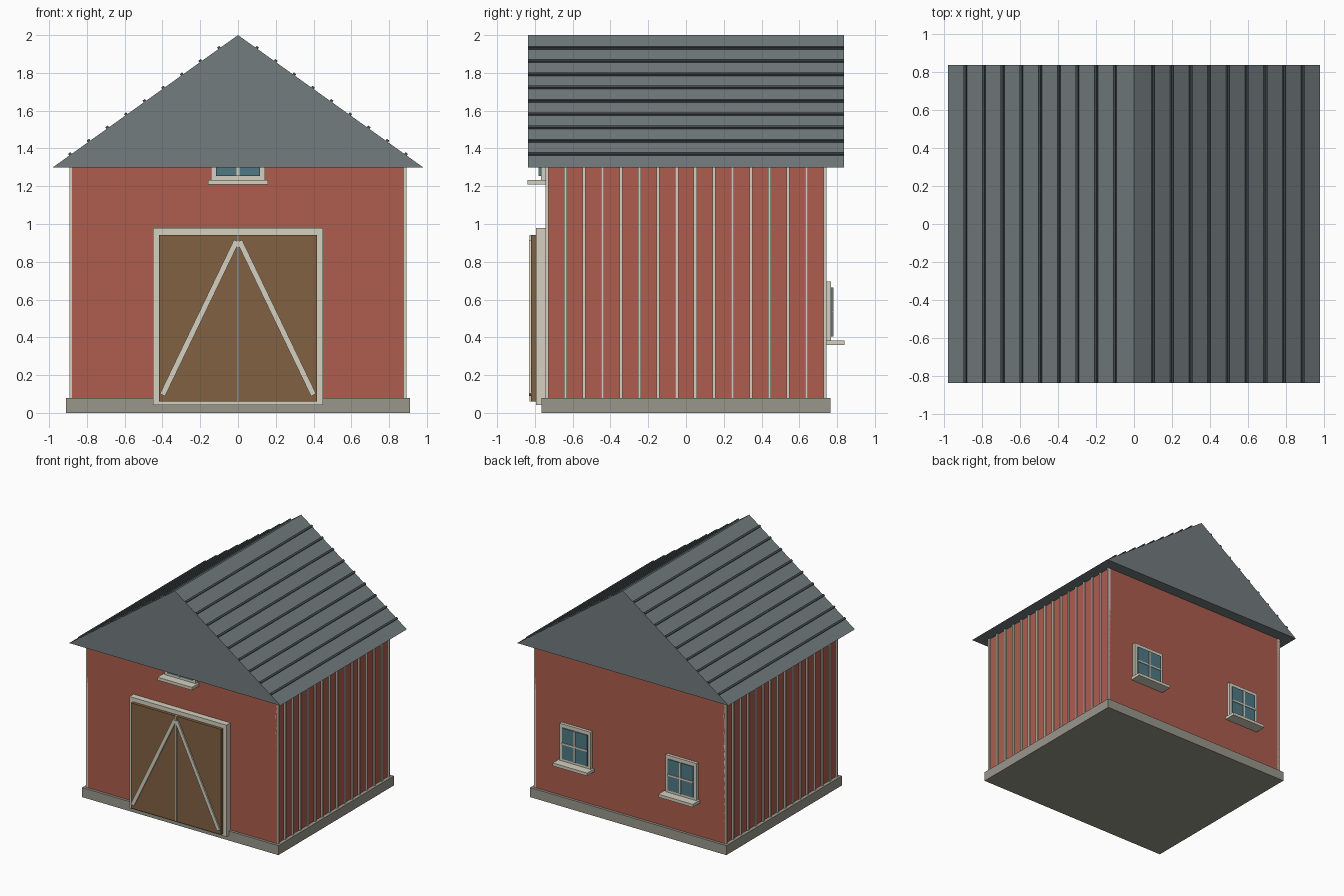
import bpy, math

if "Cube" in bpy.data.objects:
    bpy.data.objects.remove(bpy.data.objects["Cube"])


def material(name, rgb):
    m = bpy.data.materials.new(name)
    m.diffuse_color = (*rgb, 1)
    m.use_nodes = True
    m.node_tree.nodes["Principled BSDF"].inputs["Base Color"].default_value = m.diffuse_color
    return m


RED = material("red_boards", (0.42, 0.11, 0.075))
TRIM = material("cream_trim", (0.66, 0.63, 0.53))
ROOF = material("roof_metal", (0.17, 0.20, 0.21))
RIB = material("roof_seam", (0.06, 0.075, 0.08))
WOOD = material("door_wood", (0.22, 0.12, 0.055))
STONE = material("foundation_stone", (0.32, 0.31, 0.26))
GLASS = material("window_glass", (0.08, 0.19, 0.23))


def make(name, verts, faces, mat):
    me = bpy.data.meshes.new(name)
    me.from_pydata(verts, [], faces)
    me.materials.append(mat)
    ob = bpy.data.objects.new(name, me)
    bpy.context.collection.objects.link(ob)
    return ob


def box(name, x, y, z, mat):
    """Axis-aligned box from three (low, high) ranges."""
    x, y, z = sorted(x), sorted(y), sorted(z)
    verts = [(a, b, c) for a in x for b in y for c in z]
    faces = [(0, 1, 3, 2), (4, 6, 7, 5), (0, 4, 5, 1),
             (2, 3, 7, 6), (0, 2, 6, 4), (1, 5, 7, 3)]
    return make(name, verts, faces, mat)


def prism(name, outline, y0, y1, mat):
    """Counter-clockwise x-z outline extruded from y0 (front) to y1 (back)."""
    n = len(outline)
    verts = [(x, y, z) for y in (y0, y1) for x, z in outline]
    faces = [tuple(range(n)), tuple(reversed(range(n, 2 * n)))]
    faces += [(i, i + n, (i + 1) % n + n, (i + 1) % n) for i in range(n)]
    return make(name, verts, faces, mat)


def strip(name, p, q, width, y0, y1, mat):
    """Straight bar between two x-z points."""
    dx, dz = q[0] - p[0], q[1] - p[1]
    k = width / 2 / math.hypot(dx, dz)
    nx, nz = -dz * k, dx * k
    outline = [(p[0] - nx, p[1] - nz), (q[0] - nx, q[1] - nz),
               (q[0] + nx, q[1] + nz), (p[0] + nx, p[1] + nz)]
    return prism(name, outline, y0, y1, mat)


# Foundation and wall block
box("foundation", (-0.91, 0.91), (-0.765, 0.765), (0, 0.08), STONE)
box("walls", (-0.88, 0.88), (-0.743, 0.743), (0.08, 1.3), RED)

# Solid gable roof
HALF, EAVE, RIDGE, DEPTH = 0.98, 1.3, 2.0, 0.837
prism("roof", [(-HALF, EAVE), (HALF, EAVE), (0, RIDGE)], -DEPTH, DEPTH, ROOF)

# Standing seams and wall battens on both sides
slope = math.hypot(HALF, RIDGE - EAVE)
ux, uz = HALF / slope, (RIDGE - EAVE) / slope
for side, s in (("left", -1), ("right", 1)):
    for i in range(1, 10):
        x = i * 0.0985
        z = RIDGE - x * (RIDGE - EAVE) / HALF
        p = (s * (x - 0.008 * ux), z + 0.008 * uz)
        q = (s * (x + 0.008 * ux), z - 0.008 * uz)
        if s < 0:
            p, q = q, p
        strip(f"roof_seam_{side}_{i}", p, q, 0.022, -DEPTH, DEPTH, RIB)
    for i in range(16):
        y = -0.735 + i * 0.098
        box(f"wall_batten_{side}_{i + 1}", (s * 0.87, s * 0.892),
            (y - 0.008, y + 0.008), (0.08, 1.3), TRIM)

# Double barn door with diagonal braces
box("door_frame", (-0.45, 0.45), (-0.795, -0.74), (0.042, 0.978), TRIM)
for side, s in (("left", -1), ("right", 1)):
    box(f"door_leaf_{side}", (0, s * 0.417), (-0.82, -0.79), (0.06, 0.943), WOOD)
    ends = [(s * 0.4, 0.095), (s * 0.008, 0.91)]
    strip(f"door_brace_{side}", *ends, 0.03, -0.832, -0.81, TRIM)
box("door_centre_strip", (-0.006, 0.006), (-0.828, -0.81), (0.06, 0.943), TRIM)


def window(name, cx, cz, s):
    """Framed four-pane window; s is the outward y direction."""
    def part(label, hw, y, z, mat, x=cx):
        box(f"{name}_{label}", (x - hw, x + hw), (s * y[0], s * y[1]),
            (cz + z[0], cz + z[1]), mat)
    part("frame", 0.144, (0.735, 0.768), (-0.16, 0.16), TRIM)
    part("glass", 0.117, (0.76, 0.776), (-0.13, 0.13), GLASS)
    part("upright_bar", 0.007, (0.77, 0.782), (-0.13, 0.13), TRIM)
    part("cross_bar", 0.117, (0.77, 0.781), (-0.007, 0.007), TRIM)
    part("sill", 0.16, (0.735, 0.838), (-0.176, -0.151), TRIM)


# Loft window under the front gable and two rear windows
window("loft_window", 0, 1.385, -1)
window("rear_window_left", -0.49, 0.535, 1)
window("rear_window_right", 0.49, 0.535, 1)
